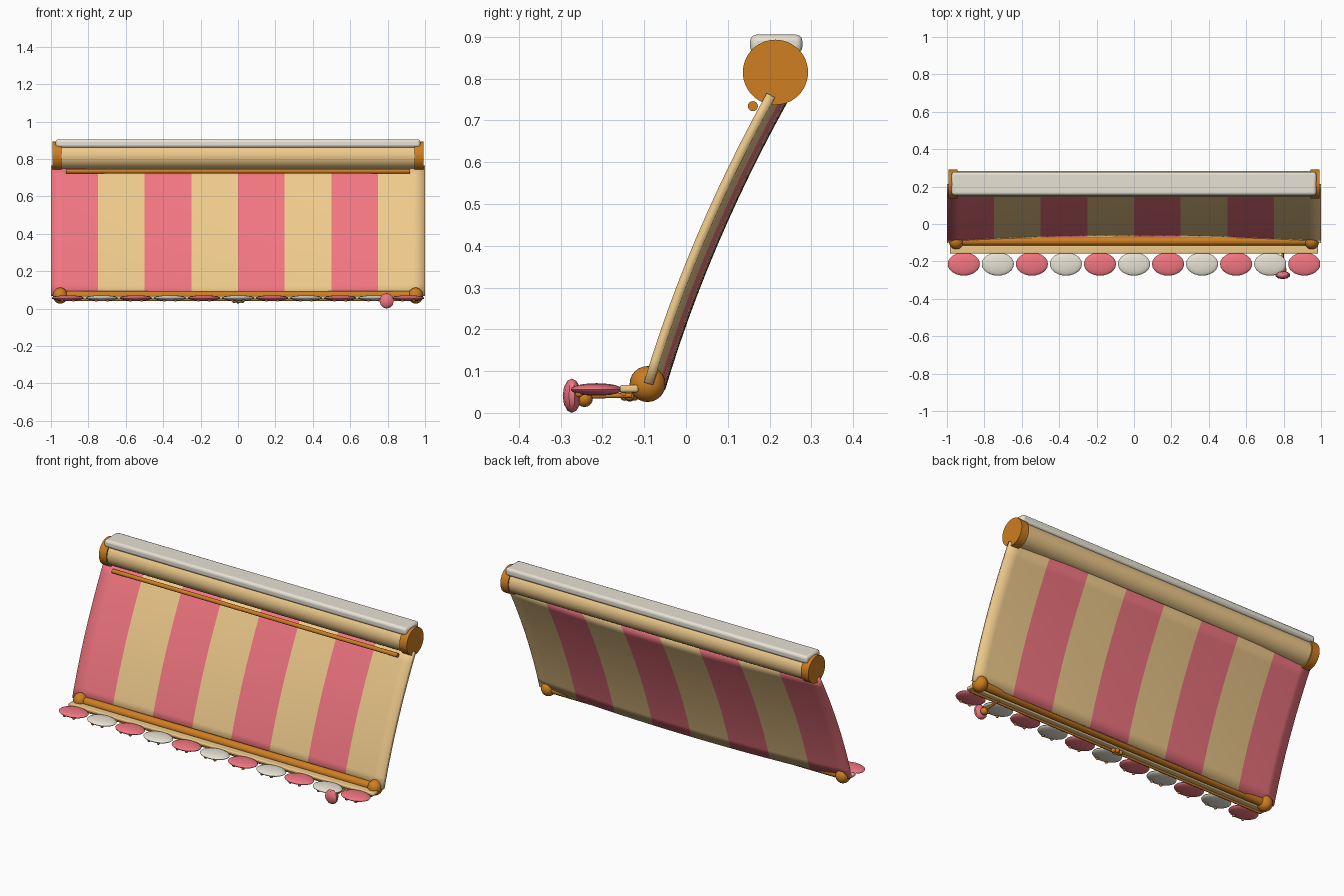
import bpy, bmesh, math
from mathutils import Vector

if "Cube" in bpy.data.objects:
    bpy.data.objects.remove(bpy.data.objects["Cube"])


def material(name, rgb):
    m = bpy.data.materials.new(name)
    m.diffuse_color = (*rgb, 1)
    m.use_nodes = True
    m.node_tree.nodes["Principled BSDF"].inputs["Base Color"].default_value = m.diffuse_color
    return m


PINK = material("pink", (0.88, 0.18, 0.22))
TAN = material("tan", (0.86, 0.59, 0.26))
ORANGE = material("orange", (0.62, 0.21, 0.015))
CREAM = material("cream", (0.80, 0.76, 0.66))


def finish(name, mat, angle=35):
    o = bpy.context.object
    o.name = name
    o.data.materials.append(mat)
    bpy.ops.object.shade_smooth_by_angle(angle=math.radians(angle))
    return o


def rod(name, a, b, r, mat, sides=32):
    a, b = Vector(a), Vector(b)
    d = b - a
    bpy.ops.mesh.primitive_cylinder_add(vertices=sides, radius=r, depth=d.length, location=(a + b) / 2,
                                        rotation=d.to_track_quat('Z', 'Y').to_euler())
    return finish(name, mat)


def ball(name, loc, size, mat, seg=24, rings=12):
    bpy.ops.mesh.primitive_uv_sphere_add(segments=seg, ring_count=rings, radius=1, location=loc)
    bpy.context.object.scale = size
    bpy.ops.object.transform_apply(location=False, rotation=False, scale=True)
    return finish(name, mat)


def box(name, loc, size, bevel, mat):
    bpy.ops.mesh.primitive_cube_add(size=1, location=loc)
    o = bpy.context.object
    o.scale = size
    bpy.ops.object.transform_apply(location=False, rotation=False, scale=True)
    m = o.modifiers.new("bevel", 'BEVEL')
    m.width, m.segments = bevel, 3
    return finish(name, mat)


# roller, end caps, cover and guide rod
rod("roller", (-0.96, 0.214, 0.815), (0.96, 0.214, 0.815), 0.07, TAN, 48)
for s in (-1, 1):
    rod("roller_cap", (s * 0.945, 0.214, 0.815), (s * 0.993, 0.214, 0.815), 0.078, ORANGE, 48)
box("top_cover", (0, 0.216, 0.8825), (1.95, 0.125, 0.045), 0.015, CREAM)
rod("guide_rod", (-0.92, 0.16, 0.734), (0.92, 0.16, 0.734), 0.012, ORANGE, 16)

# striped canopy, bowed down its length and sagging across its width
COLS, ROWS = 32, 12
bm = bmesh.new()
grid = []
for j in range(ROWS + 1):
    t = j / ROWS
    row = []
    for i in range(COLS + 1):
        x = -1 + 2 * i / COLS
        sag = 0.032 * (1 - x * x)
        y = -0.09 + 0.293 * t - 0.088 * t * (1 - t) + 0.92 * sag
        z = 0.07 + 0.69 * t - 0.39 * sag
        row.append(bm.verts.new((x, y, z)))
    grid.append(row)
for j in range(ROWS):
    for i in range(COLS):
        f = bm.faces.new((grid[j][i], grid[j][i + 1], grid[j + 1][i + 1], grid[j + 1][i]))
        f.material_index = (i * 8 // COLS) % 2
        f.smooth = True
me = bpy.data.meshes.new("canopy")
bm.to_mesh(me)
bm.free()
me.materials.append(PINK)
me.materials.append(TAN)
canopy = bpy.data.objects.new("canopy", me)
bpy.context.collection.objects.link(canopy)
sol = canopy.modifiers.new("thickness", 'SOLIDIFY')
sol.thickness, sol.offset = 0.022, 0

# front bar with ball ends
rod("front_bar", (-0.95, -0.092, 0.07), (0.95, -0.092, 0.07), 0.024, ORANGE)
for s in (-1, 1):
    ball("bar_end", (s * 0.95, -0.092, 0.069), (0.04, 0.043, 0.043), ORANGE)

# valance strip with scallops and trim
box("valance_strip", (0, -0.136, 0.058), (1.97, 0.045, 0.018), 0.006, TAN)
rod("valance_piping", (-0.97, -0.15, 0.047), (0.97, -0.15, 0.047), 0.007, ORANGE, 12)
for i in range(11):
    x = -0.91 + 0.182 * i
    ball("scallop", (x, -0.214, 0.056), (0.086, 0.062, 0.015), PINK if i % 2 == 0 else CREAM)
    for dx in (-0.03, 0.03):
        ball("scallop_bead", (x + dx, -0.256, 0.045), (0.009, 0.009, 0.008), ORANGE, 12, 6)

# centre bead cluster
ball("cluster_centre", (0, -0.135, 0.04), (0.013, 0.013, 0.013), ORANGE, 12, 8)
for k in range(5):
    a = k * math.tau / 5
    ball("cluster_bead", (0.024 * math.cos(a), -0.135 + 0.012 * math.sin(a), 0.041),
         (0.012, 0.012, 0.012), ORANGE, 12, 8)

# pull cord and knob
rod("pull_cord", (0.795, -0.13, 0.042), (0.795, -0.26, 0.04), 0.006, ORANGE, 12)
ball("pull_bead", (0.795, -0.243, 0.034), (0.02, 0.02, 0.02), ORANGE, 16, 8)
ball("pull_knob", (0.795, -0.273, 0.041), (0.04, 0.022, 0.041), PINK, 10, 6)
